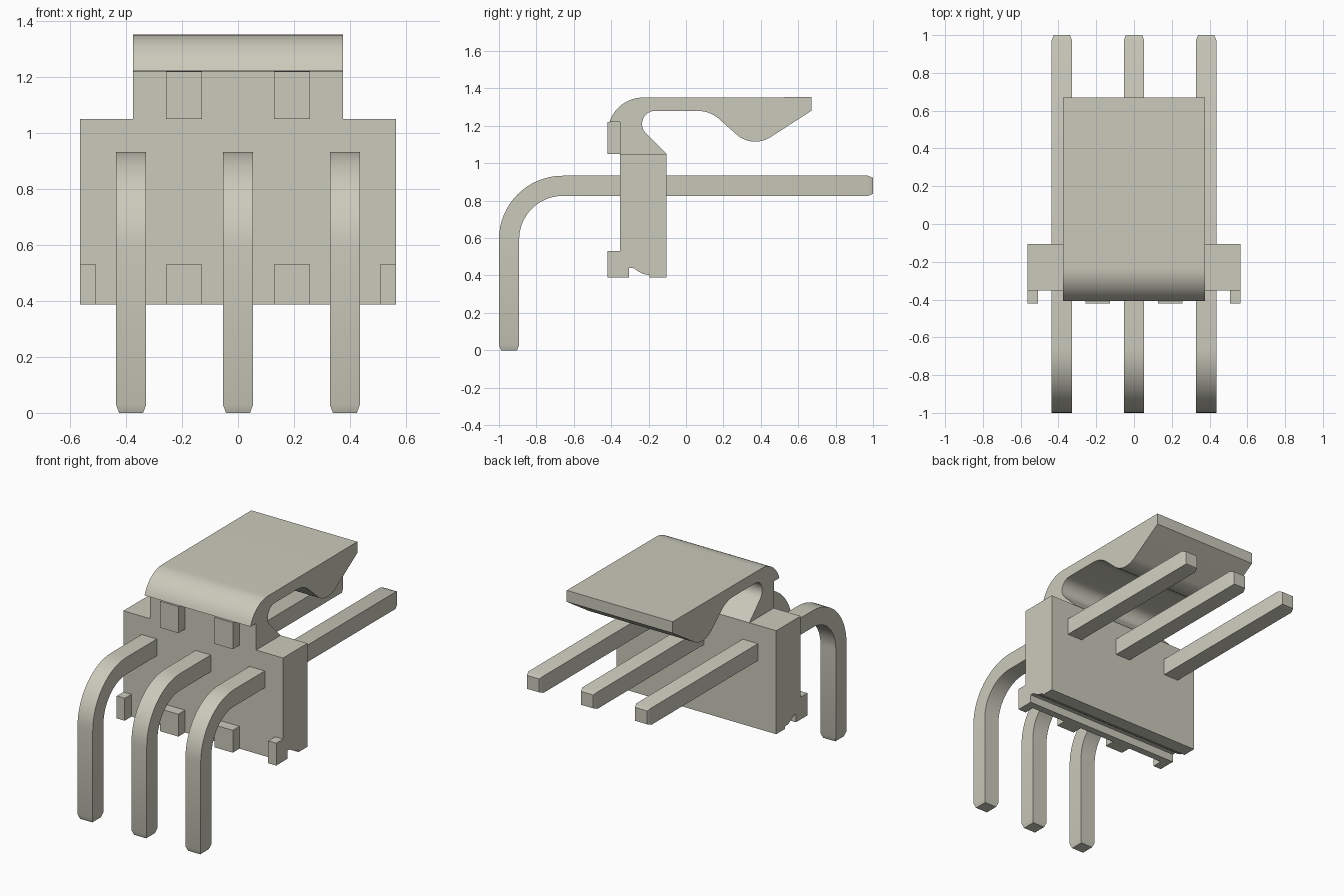
import bpy, bmesh
from math import sin, cos, pi, radians

cube = bpy.data.objects.get("Cube")
if cube:
    bpy.data.objects.remove(cube, do_unlink=True)

mat = bpy.data.materials.new("warm grey plastic")
COLOUR = (0.60, 0.59, 0.50, 1)
mat.use_nodes = True
mat.diffuse_color = COLOUR
mat.node_tree.nodes["Principled BSDF"].inputs["Base Color"].default_value = COLOUR


def finish(name, bm):
    bmesh.ops.recalc_face_normals(bm, faces=bm.faces[:])
    mesh = bpy.data.meshes.new(name)
    bm.to_mesh(mesh)
    bm.free()
    mesh.materials.append(mat)
    ob = bpy.data.objects.new(name, mesh)
    bpy.context.collection.objects.link(ob)
    bpy.ops.object.select_all(action='DESELECT')
    ob.select_set(True)
    bpy.context.view_layer.objects.active = ob
    bpy.ops.object.shade_smooth_by_angle(angle=radians(25))
    return ob


def extrude_x(name, profile, x0, x1):
    """Extrude a (y, z) outline from x0 to x1."""
    bm = bmesh.new()
    face = bm.faces.new([bm.verts.new((x0, y, z)) for y, z in profile])
    geom = bmesh.ops.extrude_face_region(bm, geom=[face])["geom"]
    verts = [g for g in geom if isinstance(g, bmesh.types.BMVert)]
    bmesh.ops.translate(bm, verts=verts, vec=(x1 - x0, 0, 0))
    return finish(name, bm)


def block(name, x0, x1, y0, y1, z0, z1):
    return extrude_x(name, [(y0, z0), (y1, z0), (y1, z1), (y0, z1)], x0, x1)


def arc(cy, cz, r, a0, a1, n=12):
    angles = [radians(a0 + (a1 - a0) * i / n) for i in range(n + 1)]
    return [(cy + r * cos(a), cz + r * sin(a)) for a in angles]


# Housing with the grooved underside
FRONT, BACK, BASE, TOP = -0.352, -0.105, 0.388, 1.05
extrude_x("housing", [
    (FRONT, BASE), (-0.305, BASE), (-0.305, 0.44), (-0.283, 0.44),
    (-0.255, 0.422), (-0.23, 0.408), (-0.195, 0.402), (-0.195, BASE),
    (BACK, BASE), (BACK, TOP), (FRONT, TOP)], -0.565, 0.565)

# Latch arm: hooked neck, flat top plate and rounded catch below
latch = [(FRONT, TOP), (BACK, TOP)]
latch += arc(-0.165, 1.21, 0.07, 225, 90)
latch += arc(0.06, 1.10, 0.18, 90, 45, 8)
latch += arc(0.37, 1.265, 0.15, 225, 304, 12)
latch += [(0.67, 1.28), (0.67, 1.353)]
latch += arc(-0.23, 1.163, 0.188, 90, 162)
latch += [(FRONT, 1.22)]
extrude_x("latch_arm", latch, -0.375, 0.375)

# Standoff feet and latch ribs on the front face
for side, s in (("left", 1), ("right", -1)):
    for part, a, b, z0, z1 in (("outer_foot", 0.508, 0.565, BASE, 0.531),
                               ("inner_foot", 0.128, 0.257, BASE, 0.531),
                               ("latch_rib", 0.128, 0.257, TOP, 1.22)):
        x0, x1 = sorted((s * a, s * b))
        block(f"{side}_{part}", x0, x1, -0.42, FRONT + 0.001, z0, z1)


# Bent square pins with tapered tips
def pin(name, x):
    h, bend, cy, cz = 0.054, 0.286, -0.66, 0.593
    # each station: centre y, centre z, normal angle, half size
    path = [(cy - bend, 0, pi, 0.043), (cy - bend, 0.03, pi, h)]
    for i in range(17):
        a = pi - i / 16 * pi / 2
        path.append((cy + bend * cos(a), cz + bend * sin(a), a, h))
    path += [(0.972, cz + bend, pi / 2, h), (1, cz + bend, pi / 2, 0.043)]
    bm = bmesh.new()
    rings = []
    for y, z, a, s in path:
        ny, nz = s * cos(a), s * sin(a)
        rings.append([bm.verts.new((x + i * s, y + j * ny, z + j * nz))
                      for i, j in ((-1, -1), (1, -1), (1, 1), (-1, 1))])
    for p, q in zip(rings, rings[1:]):
        for k in range(4):
            m = (k + 1) % 4
            bm.faces.new((p[k], p[m], q[m], q[k]))
    bm.faces.new(rings[0])
    bm.faces.new(rings[-1])
    finish(name, bm)


for label, x in (("right", -0.382), ("middle", 0), ("left", 0.382)):
    pin(label + "_pin", x)
